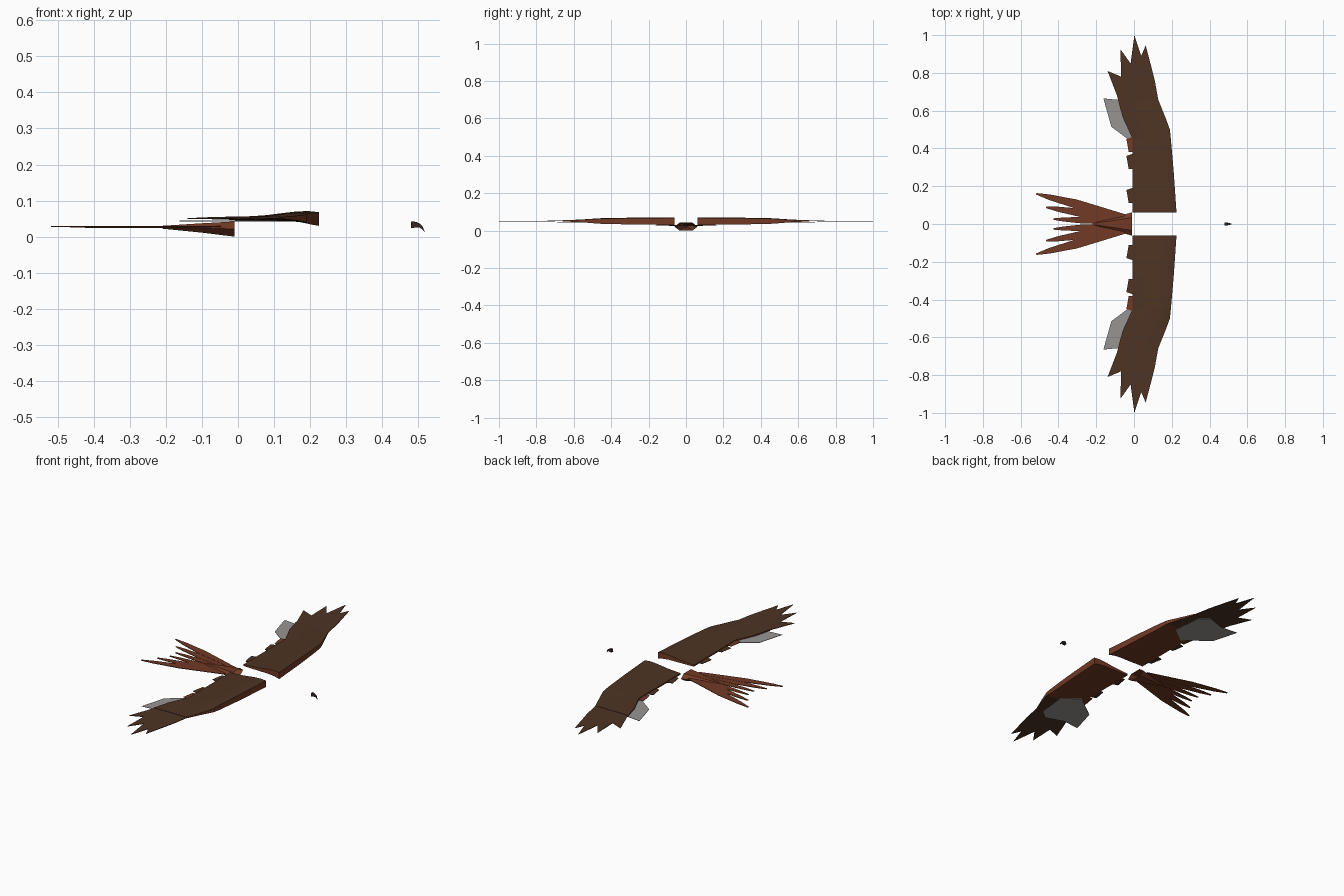
import bpy
import bmesh
from mathutils import Vector

old = bpy.data.objects.get("Cube")
if old:
    bpy.data.objects.remove(old, do_unlink=True)


def material(name, rgb):
    m = bpy.data.materials.new(name)
    m.use_nodes = True
    m.diffuse_color = (*rgb, 1)
    bsdf = m.node_tree.nodes["Principled BSDF"]
    bsdf.inputs["Base Color"].default_value = (*rgb, 1)
    bsdf.inputs["Roughness"].default_value = 0.9
    return m


brown = material("dark brown", (0.075, 0.034, 0.017))
rust = material("rust brown", (0.17, 0.042, 0.018))
grey = material("grey", (0.31, 0.3, 0.29))
horn = material("dark horn", (0.03, 0.018, 0.015))


def finish(name, bm, mats, mirror=False, rule=None):
    bmesh.ops.recalc_face_normals(bm, faces=bm.faces)
    bm.normal_update()
    if rule:
        for f in bm.faces:
            f.material_index = rule(f)
    mesh = bpy.data.meshes.new(name)
    bm.to_mesh(mesh)
    bm.free()
    ob = bpy.data.objects.new(name, mesh)
    bpy.context.collection.objects.link(ob)
    for m in mats:
        mesh.materials.append(m)
    if mirror:
        mod = ob.modifiers.new("Mirror", 'MIRROR')
        mod.use_axis = (False, True, False)
        mod.use_mirror_merge = False
    return ob


def plate(name, outline, height, mat, thick=0.003, mirror=True):
    """Thin sheet with a flat outline; height gives z from x and y."""
    bm = bmesh.new()
    face = bm.faces.new([bm.verts.new((x, y, height(x, y))) for x, y in outline])
    new = bmesh.ops.extrude_face_region(bm, geom=[face])["geom"]
    verts = [v for v in new if isinstance(v, bmesh.types.BMVert)]
    bmesh.ops.translate(bm, verts=verts, vec=(0, 0, -thick))
    return finish(name, bm, [mat], mirror)


def loft(bm, rings, caps=(True, True)):
    loops = [[bm.verts.new(p) for p in ring] for ring in rings]
    n = len(loops[0])
    for a, b in zip(loops, loops[1:]):
        for i in range(n):
            j = (i + 1) % n
            bm.faces.new((a[i], a[j], b[j], b[i]))
    for use, loop in zip(caps, (loops[0], loops[-1])):
        if use:
            bm.faces.new(loop)


# Inner wings: arched section, from trailing edge to leading edge
chord = (0, 0.35, 0.7, 0.86, 1)
root_top = (0.054, 0.059, 0.069, 0.071, 0.068)
root_low = (0.045, 0.043, 0.042, 0.038, 0.03)
tip_z = (0.055, 0.049)


def wing_ring(y, lead, trail, blend):
    def row(heights, end):
        return [Vector((trail + (lead - trail) * c, y, h + (end - h) * blend))
                for c, h in zip(chord, heights)]
    return row(root_top, tip_z[0]) + row(root_low, tip_z[1])[::-1]


bm = bmesh.new()
loft(bm, [wing_ring(0.062, 0.225, -0.008, 0),
          wing_ring(0.28, 0.21, -0.008, 0.12),
          wing_ring(0.45, 0.195, -0.008, 0.3),
          wing_ring(0.5, 0.19, -0.03, 0.5),
          wing_ring(0.56, 0.168, -0.058, 0.75),
          wing_ring(0.66, 0.128, -0.085, 1)])


def wing_colour(f):
    c = f.calc_center_median()
    if f.normal.z > 0.4 or (f.normal.z < -0.4 and c.y > 0.5):
        return 0
    return 1


finish("inner_wings", bm, [brown, rust], True, wing_colour)

# Outer wings with spread primary feathers
plate("wing_tips",
      [(0.14, 0.6), (0.13, 0.65), (0.11, 0.76), (0.1, 0.8), (0.062, 0.945),
       (0.038, 0.89), (0.002, 1), (-0.018, 0.85), (-0.072, 0.925),
       (-0.068, 0.78), (-0.14, 0.81), (-0.09, 0.68), (-0.07, 0.6)],
      lambda x, y: 0.0535 - 0.008 * (y - 0.6), brown)

# Short feathers on the trailing edge
for i, (y0, y1, mat) in enumerate([(0.11, 0.19, brown), (0.29, 0.37, brown),
                                   (0.38, 0.46, rust)]):
    plate("trailing_feather_%d" % (i + 1),
          [(0.02, y0), (-0.028, y0), (-0.04, y1 - 0.01), (-0.01, y1), (0.02, y1)],
          lambda x, y: 0.05, mat)

# Grey patches beneath the wings
plate("grey_underwing_patches",
      [(0.092, 0.65), (0.11, 0.48), (0.02, 0.41), (-0.04, 0.455),
       (-0.12, 0.515), (-0.162, 0.665), (-0.06, 0.655), (0.04, 0.69)],
      lambda x, y: 0.0445, grey, 0.002)

# Rump: six-sided tapering tube, open where it meets the body
bm = bmesh.new()
section = [(1, 0), (0.55, 1), (-0.55, 1), (-1, 0), (-0.55, -1), (-0.55 + 1.1, -1)]
loft(bm, [[(x, a * w, z + b * h) for a, b in section]
          for x, w, h, z in [(-0.01, 0.062, 0.021, 0.021),
                             (-0.1, 0.036, 0.013, 0.024),
                             (-0.21, 0.008, 0.004, 0.026)]], (False, True))
finish("rump", bm, [rust])

# Tail fan: three feathers on each side
for i, (tip, root, w) in enumerate([((-0.425, 0.026), (-0.07, 0.012), 0.018),
                                    ((-0.465, 0.088), (-0.06, 0.025), 0.022),
                                    ((-0.518, 0.16), (-0.05, 0.04), 0.024)]):
    a, b = Vector(root), Vector(tip)
    d = (b - a).normalized()
    side = Vector((-d.y, d.x))
    mid, far = a.lerp(b, 0.55), a.lerp(b, 0.85)
    pts = [a + side * 0.012, mid + side * w, far + side * w * 0.6, b + side * 0.004,
           b - side * 0.004, far - side * w * 0.6, mid - side * w, a - side * 0.012]
    plate("tail_feather_%d" % (i + 1), pts, lambda x, y, z=0.027 + i * 0.001: z, rust)

# Hooked beak
bm = bmesh.new()
loft(bm, [[(x, -w, top), (x, w, top), (x, w * 1.2, low), (x, -w * 1.2, low)]
          for x, top, low, w in [(0.48, 0.042, 0.024, 0.007),
                                 (0.494, 0.041, 0.025, 0.006),
                                 (0.505, 0.036, 0.025, 0.004),
                                 (0.512, 0.028, 0.019, 0.0025),
                                 (0.518, 0.014, 0.012, 0.0008)]])
finish("beak", bm, [horn])
